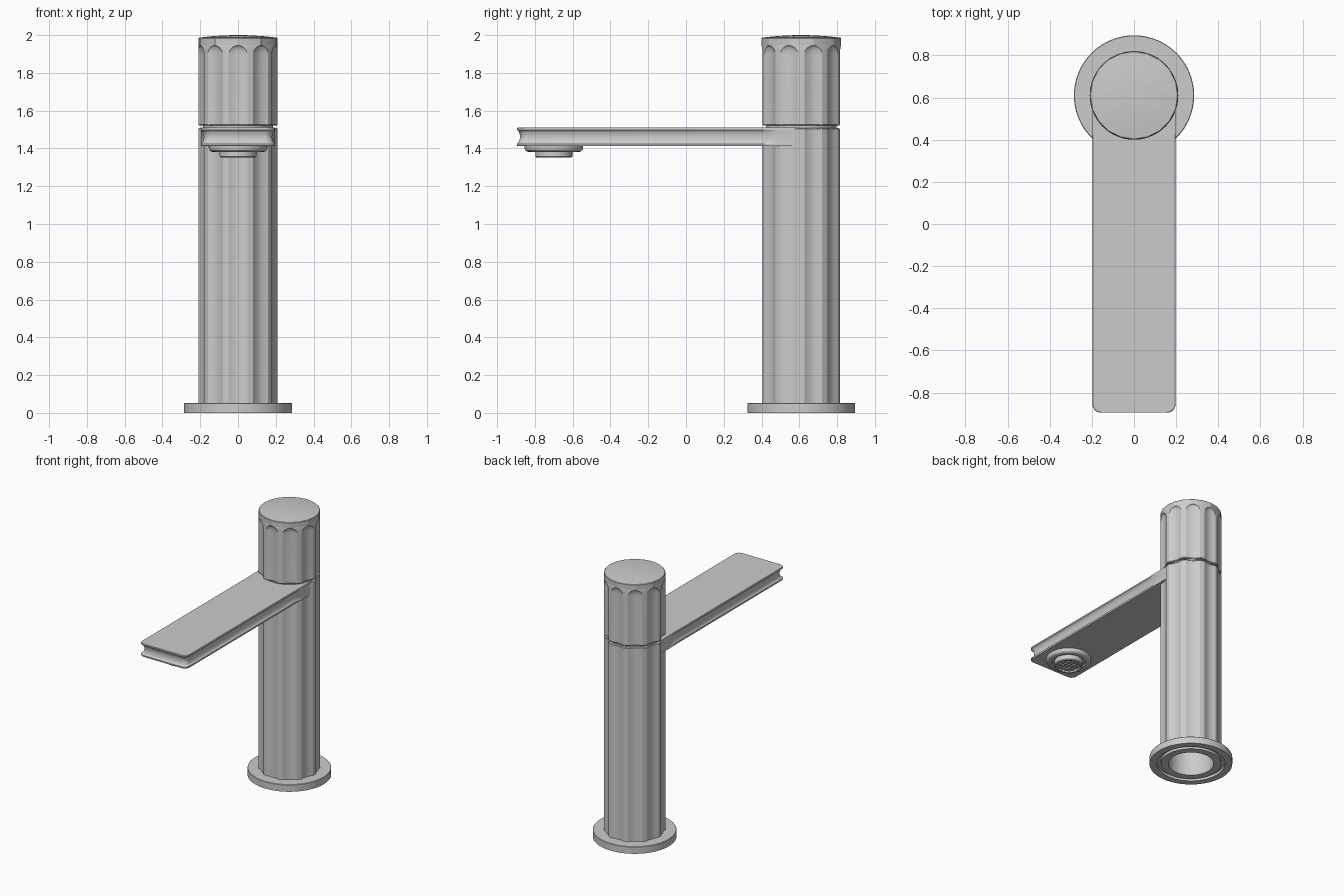
import bpy, bmesh
from math import sin, cos, pi, radians, sqrt

cube = bpy.data.objects.get("Cube")
if cube:
    bpy.data.objects.remove(cube)

TOWER_Y = 0.61
RADIUS = 0.21
FLUTES = 10

metal = bpy.data.materials.new("brushed grey metal")
metal.use_nodes = True
metal.diffuse_color = (0.6, 0.6, 0.6, 1)
metal.node_tree.nodes["Principled BSDF"].inputs["Base Color"].default_value = (0.6, 0.6, 0.6, 1)


def finish(name, bm, location=(0, 0, 0), angle=25):
    bmesh.ops.recalc_face_normals(bm, faces=bm.faces)
    mesh = bpy.data.meshes.new(name)
    bm.to_mesh(mesh)
    bm.free()
    obj = bpy.data.objects.new(name, mesh)
    bpy.context.collection.objects.link(obj)
    obj.location = location
    mesh.materials.append(metal)
    bpy.ops.object.select_all(action='DESELECT')
    obj.select_set(True)
    bpy.context.view_layer.objects.active = obj
    bpy.ops.object.shade_smooth_by_angle(angle=radians(angle))
    return obj


def skin(rings, cap_start, cap_end):
    """Join closed rings of points; a cap is a fan to the given height."""
    bm = bmesh.new()
    rows = [[bm.verts.new(p) for p in ring] for ring in rings]
    n = len(rows[0])
    for a, b in zip(rows, rows[1:]):
        for i in range(n):
            j = (i + 1) % n
            bm.faces.new((a[i], a[j], b[j], b[i]))
    for row, z in ((rows[0], cap_start), (rows[-1], cap_end)):
        if z is not None:
            tip = bm.verts.new((0, 0, z))
            for i in range(n):
                bm.faces.new((row[i], row[(i + 1) % n], tip))
    return bm


def circle(r, z, n=80):
    return [(r * cos(2 * pi * i / n), r * sin(2 * pi * i / n), z) for i in range(n)]


def lathe(name, profile, location, cap_start=None, cap_end=None):
    rings = [circle(r, z) for r, z in profile]
    return finish(name, skin(rings, cap_start, cap_end), location)


def fluted(r, z, width=1.0, depth=0.016):
    """Ring with concave flutes between narrow lands; width 0 is a circle."""
    pitch = 2 * pi / FLUTES
    half = radians(13.5) * width
    points = []
    for k in range(FLUTES):
        mid = -pi / 2 + k * pitch
        for s in range(-4, 5):
            t = s / 4
            a = mid + t * half
            rr = r - depth * width * (1 - t * t)
            points.append((rr * cos(a), rr * sin(a), z))
        a = mid + pitch / 2
        points.append((r * cos(a), r * sin(a), z))
    return points


# Round foot with a gasket groove and a hollow bore underneath
lathe("base_flange", [(0.20, 0.053), (0.282, 0.053), (0.285, 0.05), (0.285, 0),
                      (0.235, 0), (0.235, 0.02), (0.208, 0.02), (0.208, 0),
                      (0.156, 0), (0.156, 1.3)], (0, TOWER_Y, 0), cap_end=1.3)

# Fluted column
rings = [fluted(RADIUS, 0.04), fluted(RADIUS, 1.503), fluted(RADIUS - 0.004, 1.508)]
finish("column", skin(rings, None, 1.508), (0, TOWER_Y, 0), 20)

# Recessed joint between column and handle
lathe("joint_ring", [(0.186, 1.49), (0.186, 1.54)], (0, TOWER_Y, 0), 1.49, 1.54)

# Handle: flutes close in arches below a plain rim, with a shallow dome
rings = [fluted(RADIUS - 0.004, 1.521), fluted(RADIUS, 1.526), fluted(RADIUS, 1.895)]
for i in range(1, 9):
    a = i / 8 * pi / 2
    rings.append(fluted(RADIUS, 1.895 + 0.05 * sin(a), max(cos(a), 0.01)))
rings.append(fluted(RADIUS, 1.983, 0.01))
for k in (0.985, 0.8, 0.6, 0.4, 0.2):
    rings.append(fluted(RADIUS * k, 1.986 + 0.014 * (1 - k * k), 0.01))
finish("handle_knob", skin(rings, 1.521, 2.0), (0, TOWER_Y, 0), 20)


# Flat spout with a concave groove round its edge
def spout_ring(z, groove):
    w, front, back, r = 0.197, -0.895, 0.59, 0.04
    x, y = w - groove, front + groove
    right = [(w, back), (w, 0.47), (x, 0.40)]
    for i in range(9):
        a = i / 8 * pi / 2
        right.append((x - r + r * cos(a), y + r - r * sin(a)))
    left = [(-px, py) for px, py in reversed(right)]
    return [(px, py, z) for px, py in right + left]


LOW, HIGH = 1.412, 1.51
rings = [spout_ring(LOW, 0.002), spout_ring(LOW + 0.003, 0), spout_ring(LOW + 0.012, 0)]
for i in range(1, 8):
    t = i / 8
    rings.append(spout_ring(LOW + 0.012 + t * (HIGH - LOW - 0.024), 0.016 * sqrt(sin(pi * t))))
rings += [spout_ring(HIGH - 0.012, 0), spout_ring(HIGH - 0.003, 0), spout_ring(HIGH, 0.002)]
finish("spout", skin(rings, LOW, HIGH))

# Water outlet: rounded collar, nozzle and recessed strainer
OUTLET = (0, -0.70, 0)
lathe("outlet_collar", [(0.155, 1.415), (0.155, 1.402), (0.151, 1.391), (0.143, 1.384),
                        (0.132, 1.381), (0.116, 1.381), (0.112, 1.395)],
      OUTLET, cap_end=1.395)
lathe("outlet_nozzle", [(0.098, 1.40), (0.098, 1.358), (0.092, 1.352), (0.08, 1.352),
                        (0.076, 1.372)], OUTLET, cap_end=1.372)

bm = bmesh.new()
for i in range(-2, 3):
    offset = i * 0.027
    length = 2 * sqrt(0.077 ** 2 - offset ** 2)
    for across in (False, True):
        made = bmesh.ops.create_cube(bm, size=1)["verts"]
        size = (0.007, length, 0.012) if across else (length, 0.007, 0.012)
        shift = (offset, 0, 1.364) if across else (0, offset, 1.364)
        bmesh.ops.scale(bm, vec=size, verts=made)
        bmesh.ops.translate(bm, vec=shift, verts=made)
finish("outlet_strainer", bm, OUTLET)
